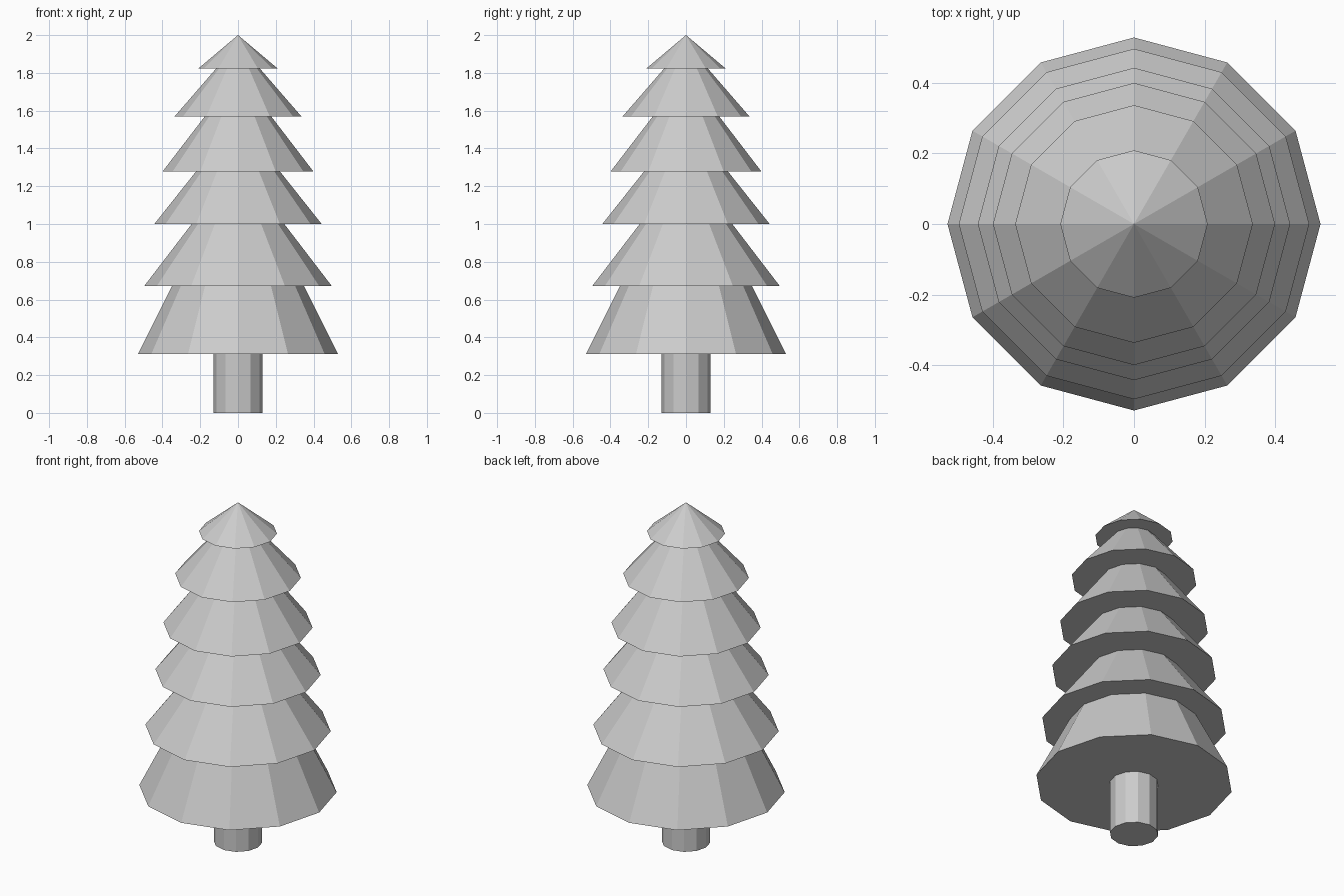
import bpy, bmesh
from math import cos, sin, tau

if "Cube" in bpy.data.objects:
    bpy.data.objects.remove(bpy.data.objects["Cube"])

SIDES = 12


def lathe(name, profile):
    """Revolve (radius, z) points around z; a zero radius becomes a tip, an open end is capped."""
    bm = bmesh.new()
    rings = []
    for r, z in profile:
        n = SIDES if r > 0 else 1
        rings.append([bm.verts.new((r * cos(tau * i / SIDES), r * sin(tau * i / SIDES), z))
                      for i in range(n)])
    for a, b in zip(rings, rings[1:]):
        for i in range(SIDES):
            j = (i + 1) % SIDES
            if len(b) == 1:
                bm.faces.new((a[i], a[j], b[0]))
            else:
                bm.faces.new((a[i], a[j], b[j], b[i]))
    bm.faces.new(rings[0][::-1])
    if len(rings[-1]) > 1:
        bm.faces.new(rings[-1])
    bmesh.ops.recalc_face_normals(bm, faces=bm.faces)
    mesh = bpy.data.meshes.new(name)
    bm.to_mesh(mesh)
    bm.free()
    obj = bpy.data.objects.new(name, mesh)
    bpy.context.collection.objects.link(obj)
    return obj


# Trunk, ending just inside the lowest branches
lathe("trunk", [(0.13, 0.0), (0.13, 0.33)])

# Branch tiers: bottom height, skirt radius, radius where the next tier sits
tiers = [
    (0.313, 0.529, 0.350),
    (0.671, 0.497, 0.245),
    (1.000, 0.443, 0.223),
    (1.277, 0.400, 0.177),
    (1.568, 0.337, 0.115),
    (1.824, 0.209, 0.0),
]
tops = [t[0] for t in tiers[1:]] + [2.0]
profile = []
for (z, skirt, neck), top in zip(tiers, tops):
    profile += [(skirt, z), (neck, top)]
lathe("branches", profile)
